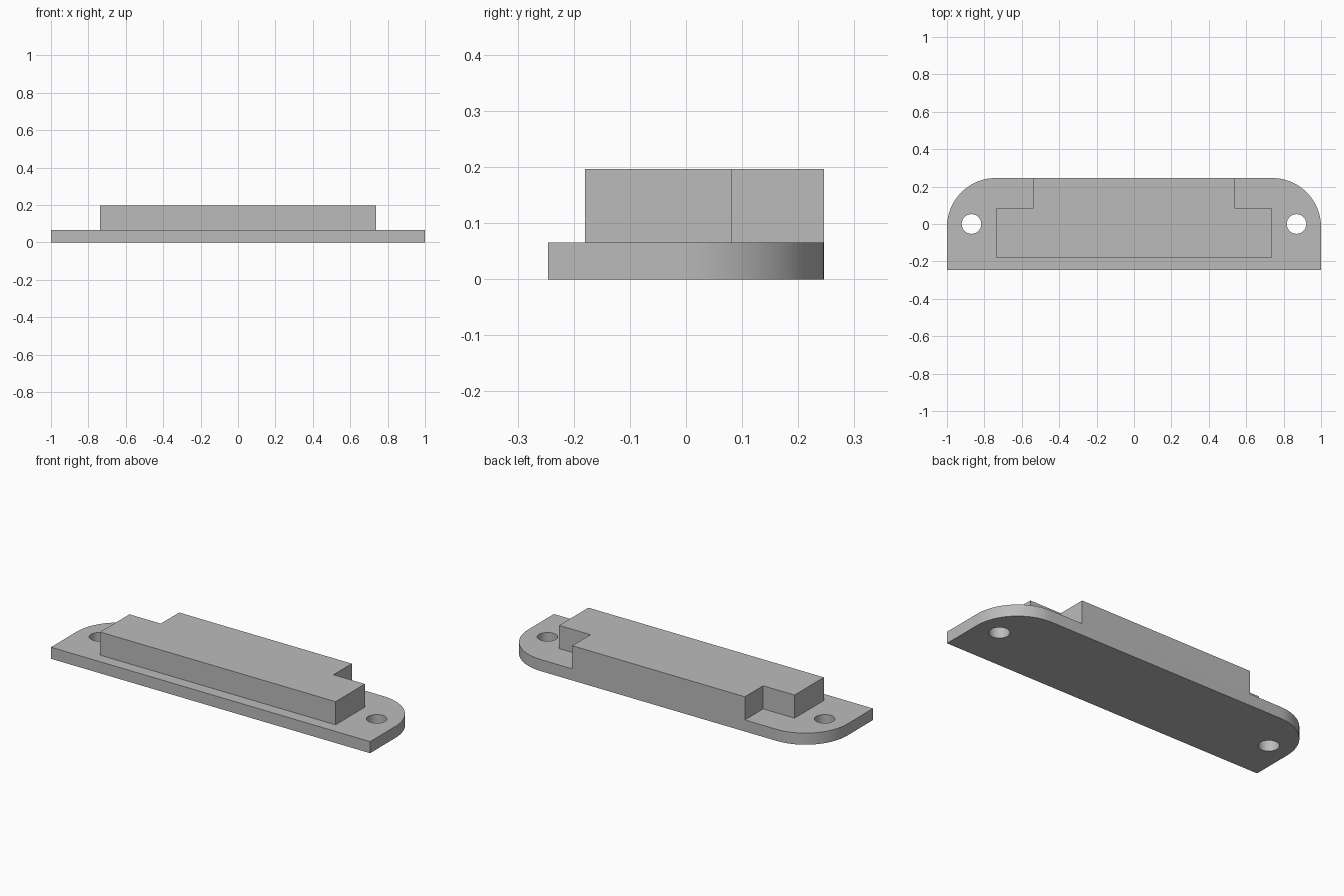
import bpy, bmesh, math

if "Cube" in bpy.data.objects:
    bpy.data.objects.remove(bpy.data.objects["Cube"], do_unlink=True)

U = 2 / 61            # one design unit
HALF_X, HALF_Y = 30.5, 7.5
PLATE_TOP, BLOCK_TOP = 2, 6
CORNER = 8

grey = bpy.data.materials.new("light_grey")
grey.use_nodes = True
colour = (0.5, 0.5, 0.5, 1)
grey.diffuse_color = colour
grey.node_tree.nodes["Principled BSDF"].inputs["Base Color"].default_value = colour


def mirrored(half):
    """Close a right-hand outline with its mirror image."""
    return half + [(-x, y) for x, y in reversed(half)]


def prism(name, outline, z0, z1):
    bm = bmesh.new()
    face = bm.faces.new([bm.verts.new((x * U, y * U, z0 * U)) for x, y in outline])
    up = bmesh.ops.extrude_face_region(bm, geom=[face])["geom"]
    bmesh.ops.translate(bm, vec=(0, 0, (z1 - z0) * U),
                        verts=[v for v in up if isinstance(v, bmesh.types.BMVert)])
    bmesh.ops.recalc_face_normals(bm, faces=bm.faces)
    mesh = bpy.data.meshes.new(name)
    bm.to_mesh(mesh)
    bm.free()
    mesh.materials.append(grey)
    obj = bpy.data.objects.new(name, mesh)
    bpy.context.collection.objects.link(obj)
    return obj


def arc(cx, cy, r, start, end, steps):
    angles = [start + (end - start) * i / steps for i in range(steps + 1)]
    return [(cx + r * math.cos(a), cy + r * math.sin(a)) for a in angles]


def boolean(target, tool, operation):
    mod = target.modifiers.new(tool.name, "BOOLEAN")
    mod.operation, mod.solver, mod.object = operation, "EXACT", tool
    bpy.context.view_layer.objects.active = target
    bpy.ops.object.modifier_apply(modifier=mod.name)
    bpy.data.objects.remove(tool, do_unlink=True)


# Base plate with square front corners and rounded back corners
plate = prism("mounting_plate", mirrored(
    [(HALF_X, -HALF_Y)]
    + arc(HALF_X - CORNER, HALF_Y - CORNER, CORNER, 0, math.pi / 2, 24)), 0, PLATE_TOP)

# Raised block with notched back corners, flush with the back of the plate
block = prism("raised_block", mirrored(
    [(22.5, -5.5), (22.5, 2.5), (16.5, 2.5), (16.5, HALF_Y)]), PLATE_TOP, BLOCK_TOP)
boolean(plate, block, "UNION")

# Screw holes through both ends
for side in (-1, 1):
    hole = prism("screw_hole_cutter",
                 arc(side * 26.5, 0, 1.6, 0, math.tau, 40)[:-1], -1, PLATE_TOP + 1)
    boolean(plate, hole, "DIFFERENCE")

# Smooth curved walls, crisp edges
bpy.ops.object.select_all(action="DESELECT")
plate.select_set(True)
bpy.context.view_layer.objects.active = plate
bpy.ops.object.shade_smooth_by_angle(angle=math.radians(30))
